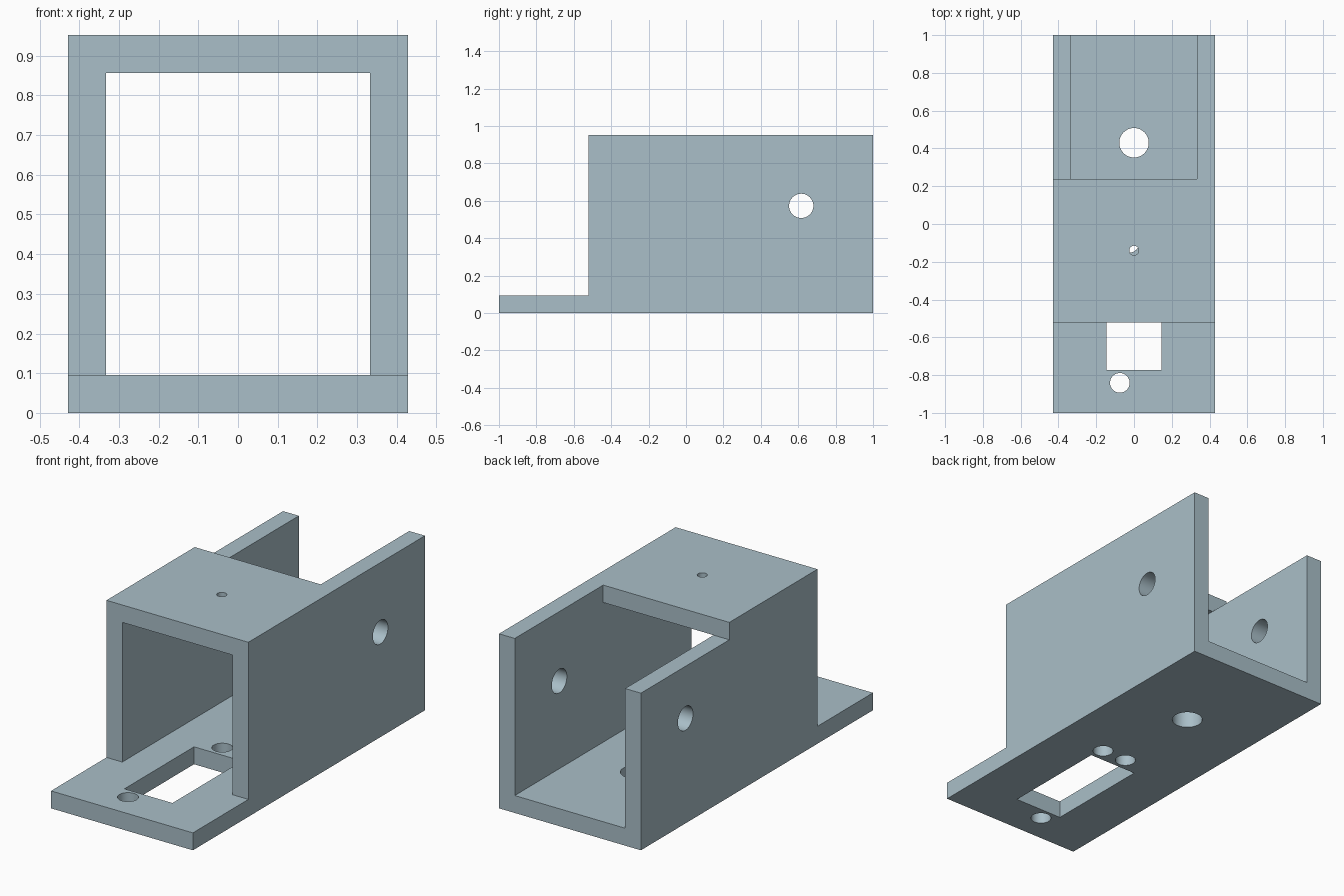
import bpy, bmesh, math
from mathutils import Matrix

if "Cube" in bpy.data.objects:
    bpy.data.objects.remove(bpy.data.objects["Cube"])

W, T, H = 0.428, 0.095, 0.952      # half width, wall thickness, height
IN = W - T                         # inner half width
FRONT, BACK = -0.522, 0.238        # roof start and end

mat = bpy.data.materials.new("blue grey")
mat.diffuse_color = (0.40, 0.52, 0.58, 1)
mat.use_nodes = True
mat.node_tree.nodes["Principled BSDF"].inputs["Base Color"].default_value = mat.diffuse_color


def new_object(name, bm):
    mesh = bpy.data.meshes.new(name)
    bmesh.ops.recalc_face_normals(bm, faces=bm.faces)
    bm.to_mesh(mesh)
    bm.free()
    ob = bpy.data.objects.new(name, mesh)
    bpy.context.collection.objects.link(ob)
    return ob


def box(name, x0, x1, y0, y1, z0, z1):
    bm = bmesh.new()
    bmesh.ops.create_cube(bm, size=1)
    for v in bm.verts:
        v.co = (x1 if v.co.x > 0 else x0,
                y1 if v.co.y > 0 else y0,
                z1 if v.co.z > 0 else z0)
    return new_object(name, bm)


def drill(name, centre, radius, depth, axis="Z"):
    m = Matrix.Translation(centre)
    if axis == "X":
        m = m @ Matrix.Rotation(math.pi / 2, 4, "Y")
    bm = bmesh.new()
    bmesh.ops.create_cone(bm, cap_ends=True, segments=48, radius1=radius,
                          radius2=radius, depth=depth, matrix=m)
    return new_object(name, bm)


# Side outline: long base plate with a tall housing behind it
bm = bmesh.new()
outline = [(-1, 0), (1, 0), (1, H), (FRONT, H), (FRONT, T), (-1, T)]
face = bm.faces.new([bm.verts.new((-W, y, z)) for y, z in outline])
ext = bmesh.ops.extrude_face_region(bm, geom=[face])
bmesh.ops.translate(bm, vec=(2 * W, 0, 0),
                    verts=[g for g in ext["geom"] if isinstance(g, bmesh.types.BMVert)])
bracket = new_object("bracket", bm)
bracket.data.materials.append(mat)

cutters = [
    # Channel through the housing
    box("channel_cutter", -IN, IN, FRONT - 0.1, 1.1, T, H - T),
    # Open rear top, with the left wall cut one thickness lower
    box("rear_top_cutter", -W - 0.1, IN, BACK, 1.1, H - T, H + 0.1),
    # Slot and holes in the base plate
    box("slot_cutter", -0.145, 0.145, -0.772, -0.172, -0.1, T + 0.1),
    drill("front_hole_cutter", (-0.075, -0.841, 0.05), 0.052, 0.3),
    drill("mid_hole_cutter_a", (-0.025, -0.10, 0.05), 0.052, 0.3),
    drill("mid_hole_cutter_b", (0.126, -0.10, 0.05), 0.052, 0.3),
    drill("rear_hole_cutter", (0, 0.43, 0.05), 0.078, 0.3),
    # Small hole in the roof
    drill("roof_hole_cutter", (0, -0.14, H - T / 2), 0.025, 0.3),
    # Cross hole through both walls
    drill("side_hole_cutter", (0, 0.616, 0.573), 0.065, 1.2, "X"),
]

bpy.context.view_layer.objects.active = bracket
bracket.select_set(True)
for c in cutters:
    mod = bracket.modifiers.new(c.name, "BOOLEAN")
    mod.operation = "DIFFERENCE"
    mod.solver = "EXACT"
    mod.object = c
    bpy.ops.object.modifier_apply(modifier=mod.name)
    bpy.data.objects.remove(c)

bpy.ops.object.shade_smooth_by_angle(angle=math.radians(30))
